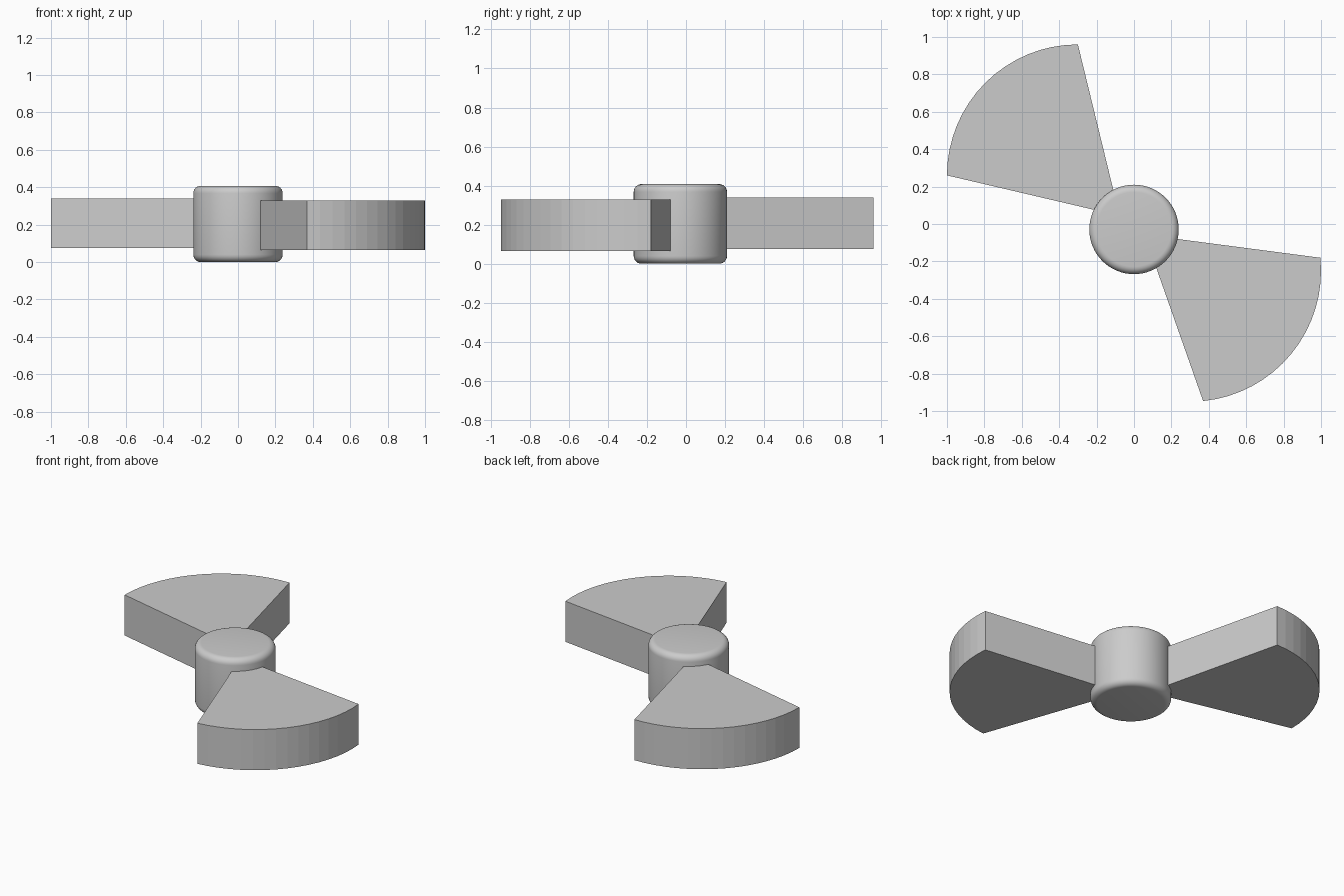
import bpy, bmesh
from math import cos, sin, radians, pi
from mathutils import Vector, Matrix

if "Cube" in bpy.data.objects:
    bpy.data.objects.remove(bpy.data.objects["Cube"])


# Pie-shaped blade: point buried in the hub, quarter-circle outer rim
def make_blade(name, centre, z, turn, height=0.265, radius=0.7, steps=16):
    outline = [Vector((0.223, -0.216, 0))]
    for i in range(steps + 1):
        a = radians(90 + 90 * i / steps)
        outline.append(Vector((radius * cos(a), radius * sin(a), 0)))
    bm = bmesh.new()
    face = bm.faces.new([bm.verts.new(p) for p in outline])
    ext = bmesh.ops.extrude_face_region(bm, geom=[face])
    top = [v for v in ext["geom"] if isinstance(v, bmesh.types.BMVert)]
    bmesh.ops.translate(bm, verts=top, vec=(0, 0, height))
    bmesh.ops.recalc_face_normals(bm, faces=bm.faces)
    bm.transform(Matrix.Translation((*centre, z)) @ Matrix.Rotation(radians(turn), 4, 'Z'))
    mesh = bpy.data.meshes.new(name)
    bm.to_mesh(mesh)
    bm.free()
    bpy.context.collection.objects.link(bpy.data.objects.new(name, mesh))


make_blade("back_left_blade", (-0.30, 0.26), 0.075, 0)
make_blade("front_right_blade", (0.30, -0.25), 0.065, 185.7)

# Central hub with rounded rims
bpy.ops.mesh.primitive_cylinder_add(vertices=64, radius=0.239, depth=0.408,
                                    location=(0, -0.029, 0.204))
hub = bpy.context.object
hub.name = "hub"
bevel = hub.modifiers.new("rounded_rims", 'BEVEL')
bevel.width = 0.04
bevel.segments = 6
bevel.limit_method = 'ANGLE'
bevel.angle_limit = radians(40)
bpy.ops.object.modifier_apply(modifier=bevel.name)
bpy.ops.object.shade_smooth_by_angle(angle=radians(35))
